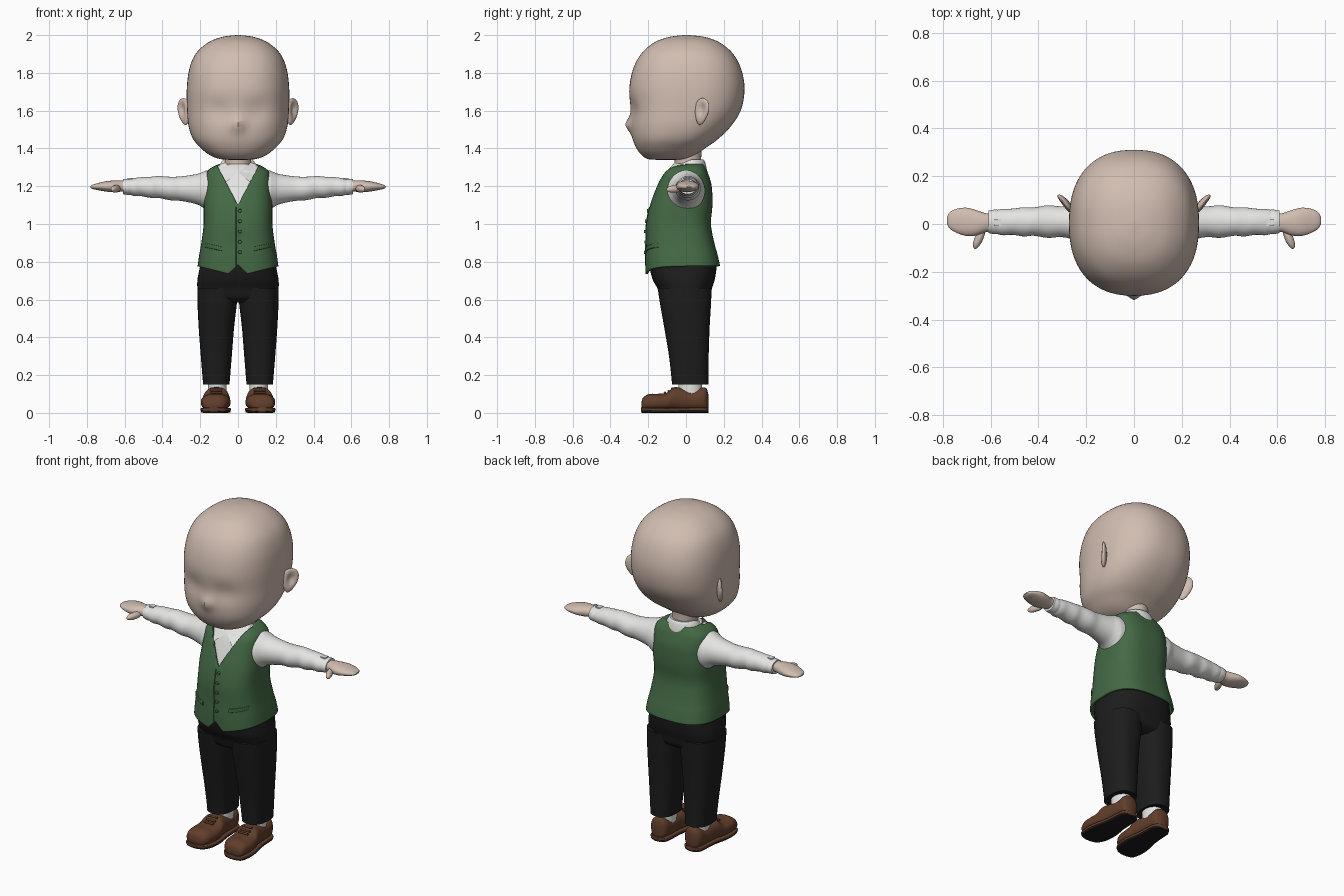
import bpy, bmesh, math
from mathutils import Vector, Matrix

if "Cube" in bpy.data.objects:
    bpy.data.objects.remove(bpy.data.objects["Cube"])


def material(name, r, g, b):
    m = bpy.data.materials.new(name)
    m.diffuse_color = (r, g, b, 1)
    m.use_nodes = True
    m.node_tree.nodes["Principled BSDF"].inputs["Base Color"].default_value = m.diffuse_color
    return m


SKIN = material("skin", 0.64, 0.51, 0.44)
WHITE = material("white cloth", 0.78, 0.78, 0.77)
GREEN = material("green cloth", 0.058, 0.145, 0.06)
BLACK = material("black cloth", 0.012, 0.012, 0.012)
BROWN = material("brown leather", 0.12, 0.048, 0.024)
SOLE = material("dark sole", 0.012, 0.011, 0.01)


def finish(name, bm, mat, mirror=False, thick=0, angle=45):
    bmesh.ops.recalc_face_normals(bm, faces=bm.faces)
    me = bpy.data.meshes.new(name)
    bm.to_mesh(me)
    bm.free()
    me.materials.append(mat)
    for p in me.polygons:
        p.use_smooth = True
    me.set_sharp_from_angle(angle=math.radians(angle))
    ob = bpy.data.objects.new(name, me)
    bpy.context.collection.objects.link(ob)
    if thick:
        s = ob.modifiers.new("thickness", 'SOLIDIFY')
        s.thickness, s.offset = thick, -1
    if mirror:
        ob.modifiers.new("mirror", 'MIRROR')
    return ob


def dense(rings, steps=5):
    """Catmull-Rom interpolation between the given cross-sections."""
    out = []
    for i in range(len(rings) - 1):
        p = [rings[max(0, min(len(rings) - 1, i + k))] for k in (-1, 0, 1, 2)]
        for s in range(steps):
            t = s / steps
            out.append([0.5 * (2*b + (c-a)*t + (2*a-5*b+4*c-d)*t*t + (3*b-a-3*c+d)*t**3)
                        for a, b, c, d in zip(*p)])
    return out + [list(rings[-1])]


def loft(rings, axis='z', n=2.0, seg=48, cap=True, steps=5):
    """Skin superellipse sections (t, a0, a1, b0, b1) along an axis."""
    bm = bmesh.new()
    loops = []
    for t, a0, a1, b0, b1 in dense(rings, steps):
        loop = []
        for k in range(seg):
            th = 2 * math.pi * k / seg
            c, s = math.cos(th), math.sin(th)
            a = (a0+a1)/2 + (a1-a0)/2 * math.copysign(abs(c)**(2/n), c)
            b = (b0+b1)/2 + (b1-b0)/2 * math.copysign(abs(s)**(2/n), s)
            co = {'z': (a, b, t), 'x': (t, a, b), 'y': (a, t, b)}[axis]
            loop.append(bm.verts.new(co))
        loops.append(loop)
    for p, q in zip(loops, loops[1:]):
        for k in range(seg):
            j = (k + 1) % seg
            bm.faces.new((p[k], p[j], q[j], q[k]))
    if cap:
        bm.faces.new(loops[0])
        bm.faces.new(loops[-1])
    return bm


def sym(rows):
    return [(z, -w, w, f, b) for z, w, f, b in rows]


# Head with a small nose and shallow eye sockets
head = loft(sym([(1.34, .05, -.16, -.04), (1.345, .10, -.205, .01), (1.365, .15, -.235, .05),
                 (1.40, .195, -.262, .10), (1.45, .238, -.282, .17), (1.52, .262, -.292, .24),
                 (1.61, .27, -.295, .293), (1.72, .271, -.30, .31), (1.82, .258, -.28, .292),
                 (1.90, .225, -.238, .25), (1.96, .16, -.17, .18), (1.99, .085, -.09, .10),
                 (2.0, .01, -.01, .015)]), n=2.35, seg=80, steps=6)
for v in head.verts:
    x, y, z = v.co
    if y < -.1:
        v.co.y -= .028 * math.exp(-(x/.03)**2 - ((z-1.525)/.04)**2)
        v.co.y += .014 * math.exp(-((abs(x)-.1)/.07)**2 - ((z-1.6)/.06)**2)
finish("head", head, SKIN)
finish("neck", loft(sym([(1.24, .08, -.07, .09), (1.32, .07, -.06, .08), (1.42, .072, -.07, .085)])), SKIN)

# Ears: flattened bowls swept outward to the back
ear = bmesh.new()
bmesh.ops.create_uvsphere(ear, u_segments=32, v_segments=24, radius=1)
for v in ear.verts:
    x, y, z = v.co
    if x > 0:
        x -= 1.1 * math.exp(-((y-.05)/.5)**2 - ((z-.15)/.5)**2)
    v.co = (x*.018, y*.052*(.85+.25*z), z*.072)
ear.transform(Matrix.Translation((.286, .083, 1.595)) @ Matrix.Rotation(math.radians(-40), 4, 'Z')
              @ Matrix.Rotation(math.radians(-12), 4, 'X'))
finish("ear", ear, SKIN, mirror=True)

# Waistcoat: body shell, pointed hem, V neck cut out
VN = 2.8
TORSO = sym([(.77, .214, -.215, .18), (.83, .206, -.215, .168), (.90, .194, -.212, .15),
             (1.0, .182, -.21, .132), (1.1, .182, -.19, .14), (1.2, .176, -.155, .136),
             (1.265, .17, -.125, .118), (1.295, .145, -.10, .105), (1.318, .10, -.075, .095)])
vest = loft(TORSO, n=VN, seg=96, cap=False)
for v in vest.verts:
    x, y, z = v.co
    f = abs(x)
    hem = .778
    if y < 0:
        hem = .785 - f if f < .05 else .735 + (f-.05)*.25
    if z < .9:
        v.co.z += (hem-.77) * (.9-z)/.13
for s in (-1, 1):
    bmesh.ops.bisect_plane(vest, geom=vest.verts[:]+vest.edges[:]+vest.faces[:], dist=1e-5,
                           plane_co=(0, 0, 1.1), plane_no=(.19*s, 0, -.1))
gone = [f for f in vest.faces if f.calc_center_median().y < 0
        and f.calc_center_median().z > 1.1 + 1.9*abs(f.calc_center_median().x)]
bmesh.ops.delete(vest, geom=gone, context='FACES')
finish("waistcoat", vest, GREEN, thick=.012)


def front_y(x, z):
    """Front surface of the waistcoat."""
    _, _, w, f, b = min(dense(TORSO, 20), key=lambda r: abs(r[0]-z))
    return (f+b)/2 - (b-f)/2 * max(0, 1-abs(x/w)**VN)**(1/VN)


# Waistcoat buttons, front edge and pocket welts
buttons = bmesh.new()
for z in (1.07, 1.015, .96, .905, .85):
    bmesh.ops.create_cone(buttons, cap_ends=True, segments=20, radius1=.010, radius2=.008, depth=.012,
                          matrix=Matrix.Translation((.01, front_y(0, z)-.003, z))
                          @ Matrix.Rotation(math.pi/2, 4, 'X'))
finish("waistcoat_buttons", buttons, GREEN)
edge = [(z, -.013, -.008, front_y(0, z)-.003, front_y(0, z)+.004) for z in (.78, .85, .92, 1.0, 1.06, 1.09)]
finish("waistcoat_front_edge", loft(edge, seg=8), GREEN)
welt = []
for x in (.085, .105, .125, .145, .16, .175):
    z = .868 + .22*(x-.085)
    y = front_y(x, z)
    welt.append((x, y-.007, y+.006, z-.011, z+.011))
finish("pocket_welt", loft(welt, 'x', n=4, seg=24), GREEN, mirror=True)

# Shirt: body, sleeves, cuffs, collar
finish("shirt_body", loft([(z, a+.014, b-.014, f+.014, k-.014) for z, a, b, f, k in TORSO[3:]],
                          n=VN, seg=64), WHITE)
finish("sleeve", loft([(.12, -.098, .10, 1.07, 1.283), (.165, -.098, .10, 1.07, 1.283),
                       (.187, -.088, .095, 1.088, 1.275), (.22, -.073, .085, 1.105, 1.264),
                       (.30, -.055, .074, 1.122, 1.252), (.36, -.058, .078, 1.126, 1.25),
                       (.42, -.049, .069, 1.138, 1.254), (.46, -.052, .07, 1.138, 1.25),
                       (.51, -.045, .064, 1.147, 1.248), (.55, -.047, .063, 1.148, 1.243),
                       (.585, -.038, .056, 1.16, 1.236)], 'x'), WHITE, mirror=True)
finish("cuff", loft([(.565, -.041, .059, 1.154, 1.238), (.585, -.042, .06, 1.154, 1.239),
                     (.608, -.038, .056, 1.158, 1.237)], 'x'), WHITE, mirror=True, angle=60)
cuff_button = bmesh.new()
bmesh.ops.create_cube(cuff_button, size=1, matrix=Matrix.Translation((.57, .006, 1.238))
                      @ Matrix.Diagonal((.03, .03, .012, 1)))
finish("cuff_tab", cuff_button, WHITE, mirror=True)
collar = loft(sym([(1.27, .112, -.10, .112), (1.30, .105, -.09, .108), (1.33, .088, -.07, .10),
                   (1.342, .078, -.062, .092)]), n=2.1)
for v in collar.verts:
    v.co.z -= max(0, .03 - v.co.y) * .42 * (v.co.z-1.25)/.09
finish("collar", collar, WHITE)
flap = bmesh.new()
pts = [(.004, -.108, 1.272), (.062, -.145, 1.222), (.108, -.075, 1.285), (.098, -.01, 1.315), (.068, -.06, 1.325)]
flap.faces.new([flap.verts.new(p) for p in pts])
bmesh.ops.solidify(flap, geom=flap.faces[:], thickness=.012)
finish("collar_flap", flap, WHITE, mirror=True)

# Hands: mitten palm and thumb
finish("hand", loft([(.58, -.03, .042, 1.172, 1.225), (.62, -.034, .045, 1.171, 1.23),
                     (.66, -.048, .058, 1.168, 1.23), (.70, -.05, .068, 1.172, 1.226),
                     (.74, -.038, .064, 1.179, 1.217), (.77, -.02, .05, 1.185, 1.208),
                     (.782, .0, .03, 1.192, 1.2)], 'x', n=2.2), SKIN, mirror=True)
thumb = bmesh.new()
bmesh.ops.create_uvsphere(thumb, u_segments=20, v_segments=14, radius=1)
thumb.transform(Matrix.Translation((.648, -.058, 1.186))
                @ Vector((.38, -.9, -.08)).to_track_quat('Z', 'Y').to_matrix().to_4x4()
                @ Matrix.Diagonal((.018, .02, .05, 1)))
finish("thumb", thumb, SKIN, mirror=True)

# Trousers: hips and tapered legs
finish("trouser_hips", loft(sym([(.585, .17, -.10, .09), (.61, .207, -.135, .125), (.66, .215, -.152, .138),
                                 (.71, .214, -.178, .153), (.79, .198, -.198, .165)]), n=2.5, seg=64), BLACK)
finish("trouser_leg", loft([(.152, .05, .18, -.068, .113), (.15, .045, .186, -.075, .12),
                            (.165, .044, .186, -.075, .12), (.30, .033, .197, -.09, .12),
                            (.45, .021, .208, -.115, .125), (.57, .007, .214, -.136, .132),
                            (.66, .0, .215, -.15, .136)], n=2.5), BLACK, mirror=True)

# Socks, shoes, soles and laces
finish("sock", loft([(.08, .06, .16, -.04, .085), (.2, .06, .16, -.04, .085)]), WHITE, mirror=True)
SHOE = [(-.236, .105, .15, .03, .055), (-.226, .072, .182, .014, .082), (-.195, .05, .193, .01, .10),
        (-.15, .04, .197, .01, .101), (-.10, .04, .192, .01, .108), (-.065, .045, .184, .01, .135),
        (-.02, .052, .175, .01, .132), (.04, .055, .17, .01, .122), (.085, .058, .167, .01, .135),
        (.108, .07, .155, .012, .13), (.118, .095, .13, .03, .10)]
finish("shoe", loft(SHOE, 'y', n=2.3), BROWN, mirror=True)
finish("sole", loft([(y, a, b, 0, .02) for y, a, b, _, _ in SHOE], 'y', n=6, seg=40), SOLE, mirror=True)
finish("welt_rim", loft([(y*1.01, a-.002, b+.002, .008, .028) for y, a, b, _, _ in SHOE], 'y', n=5, seg=40),
       BROWN, mirror=True)
laces = bmesh.new()
for y, z in ((-.112, .107), (-.092, .116), (-.073, .13)):
    bmesh.ops.create_cone(laces, cap_ends=True, segments=10, radius1=.006, radius2=.006, depth=.06,
                          matrix=Matrix.Translation((.115, y, z)) @ Matrix.Rotation(math.pi/2, 4, 'Y'))
finish("shoe_laces", laces, BROWN, mirror=True)
